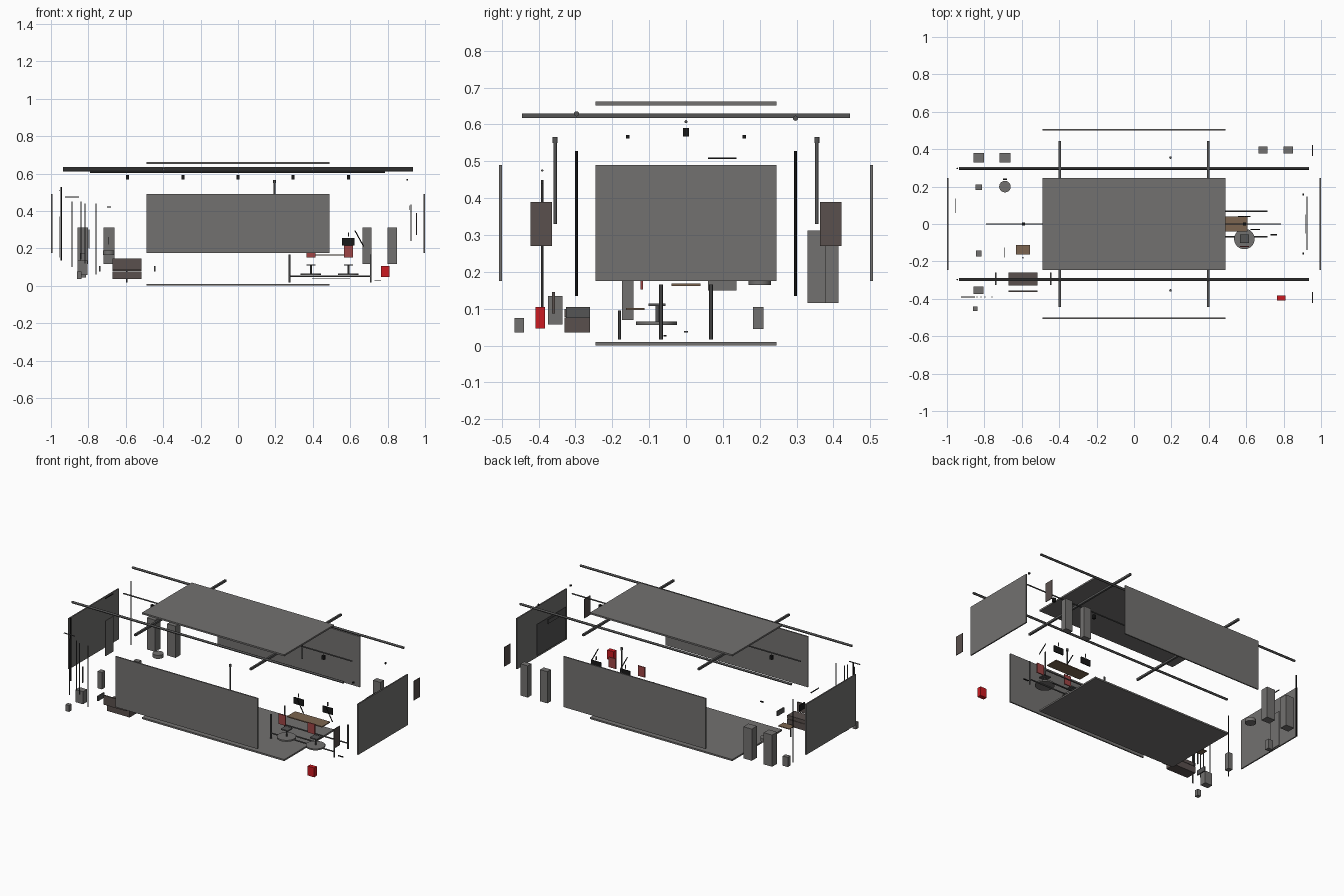
import bpy
from mathutils import Vector


def mat(name, rgb):
    m = bpy.data.materials.new(name)
    m.diffuse_color = (*rgb, 1)
    return m


GREY = mat("panel_grey", (0.17, 0.165, 0.16))
DARK = mat("frame_grey", (0.09, 0.09, 0.09))
BLACK = mat("black", (0.01, 0.01, 0.01))
RED = mat("red", (0.6, 0.01, 0.015))
DULL = mat("dull_red", (0.35, 0.06, 0.06))
WOOD = mat("wood", (0.2, 0.13, 0.08))
BROWN = mat("brown_grey", (0.1, 0.08, 0.075))


def finish(o, name, m):
    o.name = name
    o.data.materials.append(m)
    return o


def box(name, x0, x1, y0, y1, z0, z1, m=GREY):
    bpy.ops.mesh.primitive_cube_add(size=1, location=((x0 + x1) / 2, (y0 + y1) / 2, (z0 + z1) / 2))
    o = bpy.context.object
    o.scale = (x1 - x0, y1 - y0, z1 - z0)
    return finish(o, name, m)


def rod(name, a, b, r, m=DARK, sides=12):
    a, b = Vector(a), Vector(b)
    bpy.ops.mesh.primitive_cylinder_add(vertices=sides, radius=r, depth=(b - a).length, location=(a + b) / 2)
    o = bpy.context.object
    o.rotation_euler = (b - a).to_track_quat('Z', 'Y').to_euler()
    bpy.ops.object.shade_smooth_by_angle()
    return finish(o, name, m)


# exploded room shell
box("floor", -.49, .49, -.245, .245, 0, .01)
box("ceiling", -.49, .49, -.245, .245, .652, .662)
for s, n in ((-1, "front"), (1, "back")):
    box(n + "_wall", -.49, .49, s * .503 - .004, s * .503 + .004, .175, .49)
for s, n in ((-1, "left"), (1, "right")):
    box(n + "_wall", s * .996 - .004, s * .996 + .004, -.245, .245, .175, .49)

# overhead rails and crossbars
rod("front_rail", (-.935, -.297, .629), (.935, -.297, .629), .007)
rod("back_rail", (-.935, .297, .617), (.935, .297, .617), .007)
for x in (-.397, .397):
    box("crossbar", x - .006, x + .006, -.445, .445, .617, .63, DARK)

# lighting track with spots
rod("light_track", (-.79, 0, .608), (.785, 0, .608), .004)
for x in (-.59, -.295, 0, .295, .59):
    box("spot_lamp", x - .008, x + .008, -.008, .008, .567, .591, BLACK)

# side posts, floor microphones, corner cameras and speaker panels
for s in (-1, 1):
    rod("corner_post", (-.945, s * .297, .135), (-.945, s * .297, .528), .004, BLACK)
    rod("mid_post", (.195, s * .355, .33), (.195, s * .355, .555), .0045)
    rod("post_cap", (.195, s * .355, .55), (.195, s * .355, .566), .007)
    box("corner_camera", .9, .91, s * .158 - .005, s * .158 + .005, .562, .571, BLACK)
    box("side_panel", .953, .957, s * .393 - .029, s * .393 + .029, .27, .39, BROWN)

# door at right end with plate, panel and bar at left end
box("end_door", .923, .928, -.14, .147, .24, .435, DARK)
box("door_plate", .913, .917, -.05, .05, .405, .43, DARK)
box("wall_board", -.958, -.954, .06, .137, .15, .37)
box("wall_bar", -.958, -.954, .06, .137, .506, .511, BLACK)

# tall cabinets
for x in (-.83, -.69):
    box("left_cabinet", x - .029, x + .029, .33, .38, .115, .312)
for x in (.69, .825):
    box("right_cabinet", x - .025, x + .025, .378, .414, .115, .312)

# small storage boxes and round stool
box("storage_box_back", -.848, -.813, .182, .21, .045, .105)
box("storage_box_mid", -.845, -.815, -.174, -.142, .07, .175)
box("storage_box_front", -.857, -.805, -.375, -.335, .057, .135)
box("small_bin", -.862, -.838, -.465, -.44, .035, .075)
rod("round_stool", (-.69, .2, .165), (-.69, .2, .187), .031, GREY, 24)
box("stool_light", -.7, -.68, .235, .243, .418, .424, BLACK)

# equipment stands
for x, z0, z1 in ((-.888, .1, .45), (-.84, .14, .45), (-.818, .12, .44), (-.76, .06, .44)):
    rod("stand_pole", (x, -.39, z0), (x, -.39, z1), .003)
rod("stand_crossbar", (-.925, -.39, .475), (-.85, -.39, .475), .003)
box("stand_knob", -.8, -.793, -.394, -.387, .2, .3, DARK)

# sofa, exploded
box("sofa_base", -.67, -.515, -.33, -.26, .035, .076, BROWN)
box("sofa_cushion", -.67, -.515, -.33, -.26, .078, .1, BROWN)
box("sofa_back", -.67, -.515, -.364, -.356, .087, .145, BROWN)
for x in (-.74, -.445):
    box("sofa_arm", x - .004, x + .004, -.325, -.26, .075, .105, DARK)

# coffee table and side screen
box("coffee_table_top", -.632, -.556, -.163, -.113, .097, .102, WOOD)
rod("coffee_table_leg", (-.594, -.18, .017), (-.594, -.18, .095), .004)
box("side_screen", -.693, -.689, -.18, -.125, .22, .26, BLACK)

# desk and its frame
box("desk_top", .365, .607, -.04, .04, .162, .168, WOOD)
for y in (-.068, .068):
    rod("desk_rail", (.275, y, .05), (.71, y, .05), .004)
    for x in (.275, .71):
        rod("desk_leg", (x, y, .017), (x, y, .166), .005)
box("cable_tray", .395, .6, -.005, .005, .035, .039, DARK)
box("pedal", .73, .765, -.061, -.053, .025, .029, BLACK)

# chairs, monitors and arms at each desk place
for x in (.39, .59):
    rod("chair_base", (x, -.08, .056), (x, -.08, .065), .055, GREY, 24)
    rod("chair_post", (x, -.078, .065), (x, -.078, .108), .005)
    box("chair_seat", x - .024, x + .024, -.102, -.056, .107, .114, DARK)
    box("chair_back", x - .024, x + .024, -.123, -.117, .152, .215, DULL)
    box("monitor", x - .034, x + .034, .037, .043, .215, .255, BLACK)
    rod("monitor_stem", (x, .04, .262), (x, .04, .285), .003)
    rod("lamp_arm", (x + .035, -.03, .295), (x + .082, -.03, .21), .003, BLACK)

# red emergency box
box("red_box", .765, .81, -.408, -.382, .047, .105, RED)
